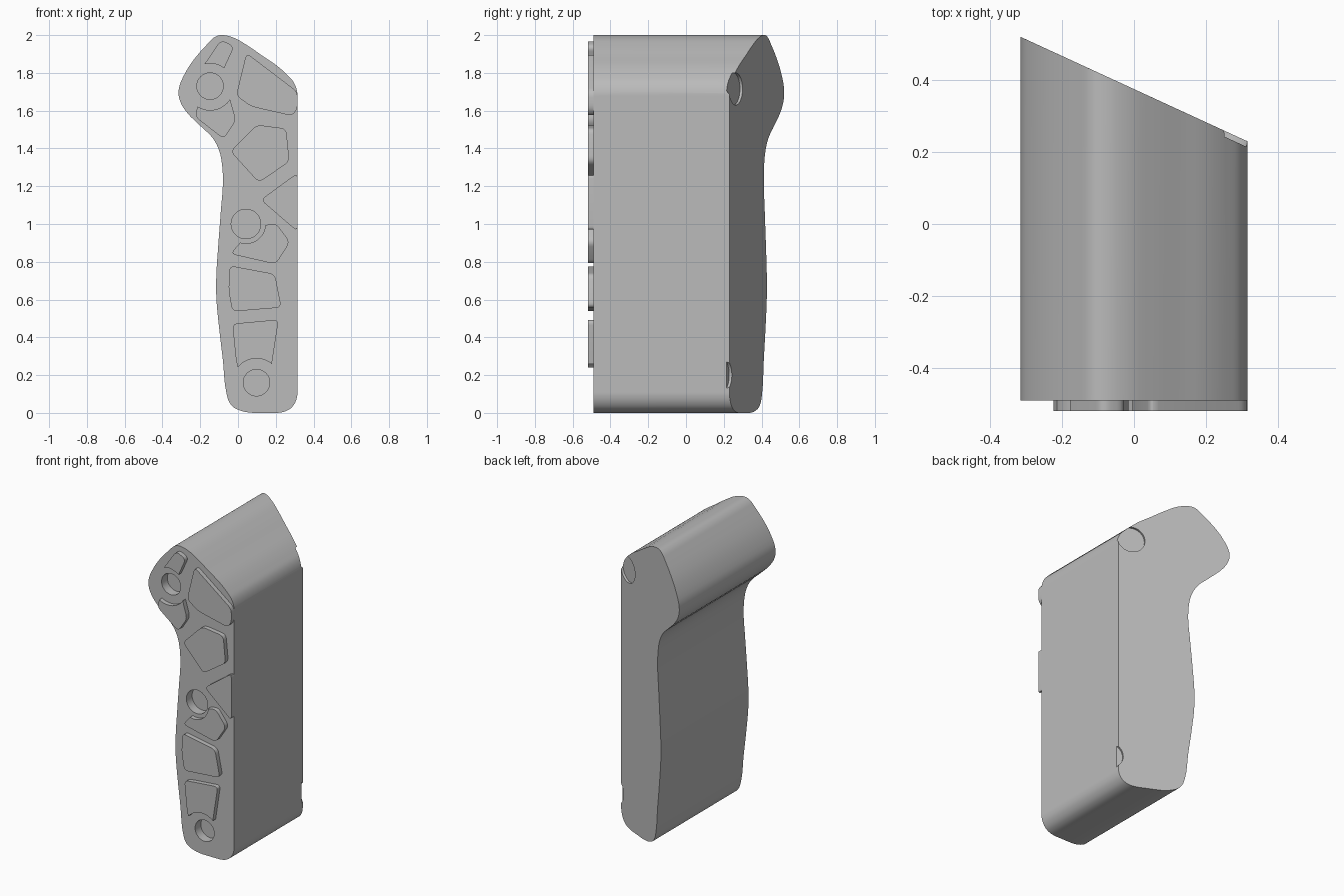
import bpy
import bmesh
import math
from mathutils import Vector, Matrix

if "Cube" in bpy.data.objects:
    bpy.data.objects.remove(bpy.data.objects["Cube"], do_unlink=True)

HALF_WIDTH = 0.315
FRONT = -0.49
PAD_FRONT = -0.52
BACK_RIGHT, BACK_LEFT = 0.52, 0.23      # back depth at each side of the slanted face

grey = bpy.data.materials.new("plain grey")
grey.use_nodes = True
grey.diffuse_color = (0.5, 0.5, 0.5, 1)
grey.node_tree.nodes["Principled BSDF"].inputs["Base Color"].default_value = grey.diffuse_color


def back_depth(x):
    """Depth of the slanted back face at a given x."""
    t = (x + HALF_WIDTH) / (2 * HALF_WIDTH)
    return BACK_RIGHT + (BACK_LEFT - BACK_RIGHT) * t


def prism(name, outline, front, back):
    """Extrude an x-z outline from a flat front to a back given by a function of x."""
    bm = bmesh.new()
    near = [bm.verts.new((p.x, front, p.y)) for p in outline]
    far = [bm.verts.new((p.x, back(p.x), p.y)) for p in outline]
    bm.faces.new(near)
    bm.faces.new(far)
    for i in range(len(outline)):
        j = (i + 1) % len(outline)
        bm.faces.new((near[i], near[j], far[j], far[i]))
    bmesh.ops.recalc_face_normals(bm, faces=bm.faces)
    mesh = bpy.data.meshes.new(name)
    bm.to_mesh(mesh)
    bm.free()
    obj = bpy.data.objects.new(name, mesh)
    bpy.context.collection.objects.link(obj)
    mesh.materials.append(grey)
    return obj


def smooth_loop(points, steps=4):
    """Smooth closed curve through the points, kept inside the overall size."""
    pts = [Vector(p) for p in points]
    n = len(pts)
    tangents = []
    for i in range(n):
        before, after = pts[i] - pts[i - 1], pts[(i + 1) % n] - pts[i]
        blend = before.normalized() * after.length + after.normalized() * before.length
        tangents.append(blend.normalized())
    loop = []
    for i in range(n):
        a, b = pts[i], pts[(i + 1) % n]
        reach = (b - a).length / 3
        c, d = a + tangents[i] * reach, b - tangents[(i + 1) % n] * reach
        for s in range(steps):
            t = s / steps
            u = 1 - t
            p = a * u**3 + c * 3 * u * u * t + d * 3 * u * t * t + b * t**3
            loop.append(Vector((max(-HALF_WIDTH, min(HALF_WIDTH, p.x)), max(0, min(2, p.y)))))
    return loop


def rounded(corners, size=0.03, steps=5):
    """Polygon with rounded corners; corners on the flat side stay sharp."""
    pts = [Vector(p) for p in corners]
    loop = []
    for i, p in enumerate(pts):
        if p.x == HALF_WIDTH:
            loop.append(p)
            continue
        to_a, to_b = pts[i - 1] - p, pts[(i + 1) % len(pts)] - p
        a = p + to_a.normalized() * min(size, to_a.length * 0.4)
        b = p + to_b.normalized() * min(size, to_b.length * 0.4)
        for s in range(steps + 1):
            t = s / steps
            loop.append(a * (1 - t)**2 + p * 2 * t * (1 - t) + b * t * t)
    return loop


def drill(obj, centre, axis, radius, depth):
    """Cut a round hole reaching the given depth either side of the centre."""
    bm = bmesh.new()
    turn = Vector(axis).to_track_quat("Z", "Y").to_matrix().to_4x4()
    bmesh.ops.create_cone(bm, cap_ends=True, segments=48, radius1=radius, radius2=radius,
                          depth=2 * depth, matrix=Matrix.Translation(centre) @ turn)
    mesh = bpy.data.meshes.new("hole_cutter")
    bm.to_mesh(mesh)
    bm.free()
    mesh.materials.append(grey)
    cutter = bpy.data.objects.new("hole_cutter", mesh)
    cutter.hide_render = True
    bpy.context.collection.objects.link(cutter)
    mod = obj.modifiers.new("hole", "BOOLEAN")
    mod.operation = "DIFFERENCE"
    mod.solver = "EXACT"
    mod.object = cutter
    bpy.context.view_layer.objects.active = obj
    bpy.ops.object.modifier_apply(modifier=mod.name)
    bpy.data.objects.remove(cutter, do_unlink=True)
    bpy.data.meshes.remove(mesh)


def shade(obj):
    bpy.ops.object.select_all(action="DESELECT")
    obj.select_set(True)
    bpy.context.view_layer.objects.active = obj
    bpy.ops.object.shade_smooth_by_angle(angle=math.radians(30))


# Grip body: head, waist, swollen lower half and rounded foot
body_points = [
    (-.08, 2), (-.02, 1.985), (.05, 1.945), (.13, 1.89), (.21, 1.835), (.26, 1.79),
    (.295, 1.75), (.315, 1.69), (.315, 1.64), (.315, .15), (.315, .1), (.305, .06),
    (.28, .025), (.25, .008), (.21, 0), (.08, 0), (.02, .01), (-.03, .035), (-.05, .065),
    (-.06, .1), (-.08, .28), (-.1, .45), (-.115, .62), (-.115, .72), (-.105, .88),
    (-.09, 1.08), (-.08, 1.22), (-.085, 1.32), (-.1, 1.39), (-.13, 1.45), (-.2, 1.52),
    (-.27, 1.59), (-.3, 1.635), (-.315, 1.69), (-.31, 1.73), (-.29, 1.78), (-.16, 1.955),
    (-.13, 1.985), (-.105, 1.998)]
body = prism("grip_body", smooth_loop(body_points), FRONT, back_depth)

# Blind holes in the front face: x, z, radius
front_holes = {"top": (-.148, 1.73, .07), "middle": (.042, 1, .078), "bottom": (.098, .16, .07)}
for x, z, radius in front_holes.values():
    drill(body, (x, FRONT, z), (0, 1, 0), radius, 0.06)

# Shallow round recesses in the slanted back, running off its edge
back_normal = Vector((BACK_RIGHT - BACK_LEFT, 2 * HALF_WIDTH, 0)).normalized()
for x, z in ((.242, 1.715), (.365, .2)):
    drill(body, (x, back_depth(x), z), back_normal, 0.085, 0.015)
shade(body)

# Raised front pads: corners, then the hole they curve around and its clearance
pads = {
    "head_upper_pad": ([(-.09, 1.975), (-.02, 1.94), (-.11, 1.745), (-.25, 1.74)], "top", .12),
    "head_lower_pad": ([(-.195, 1.68), (-.06, 1.72), (-.01, 1.55), (-.075, 1.45),
                        (-.23, 1.57)], "top", .127),
    "head_side_pad": ([(.045, 1.905), (.315, 1.7), (.315, 1.61), (.285, 1.573),
                       (.07, 1.622), (-.01, 1.68)], None, 0),
    "neck_pad": ([(.1, 1.525), (.255, 1.505), (.272, 1.33), (.11, 1.22), (-.04, 1.385)],
                 None, 0),
    "wedge_pad": ([(.315, 1.27), (.315, .96), (.12, 1.128)], None, 0),
    "waist_pad": ([(.08, .98), (.2, 1.005), (.275, .905), (.2, .787), (-.04, .842)],
                  "middle", .103),
    "palm_pad": ([(-.045, .78), (.195, .735), (.23, .558), (-.03, .537), (-.05, .65)], None, 0),
    "lower_pad": ([(-.03, .472), (.215, .494), (.17, .2), (.01, .2), (-.01, .275)],
                  "bottom", .128),
}
for name, (corners, hole, clearance) in pads.items():
    pad = prism(name, rounded(corners), PAD_FRONT, lambda x: FRONT)
    if hole:
        x, z, _ = front_holes[hole]
        drill(pad, (x, FRONT, z), (0, 1, 0), clearance, 0.1)
    shade(pad)
